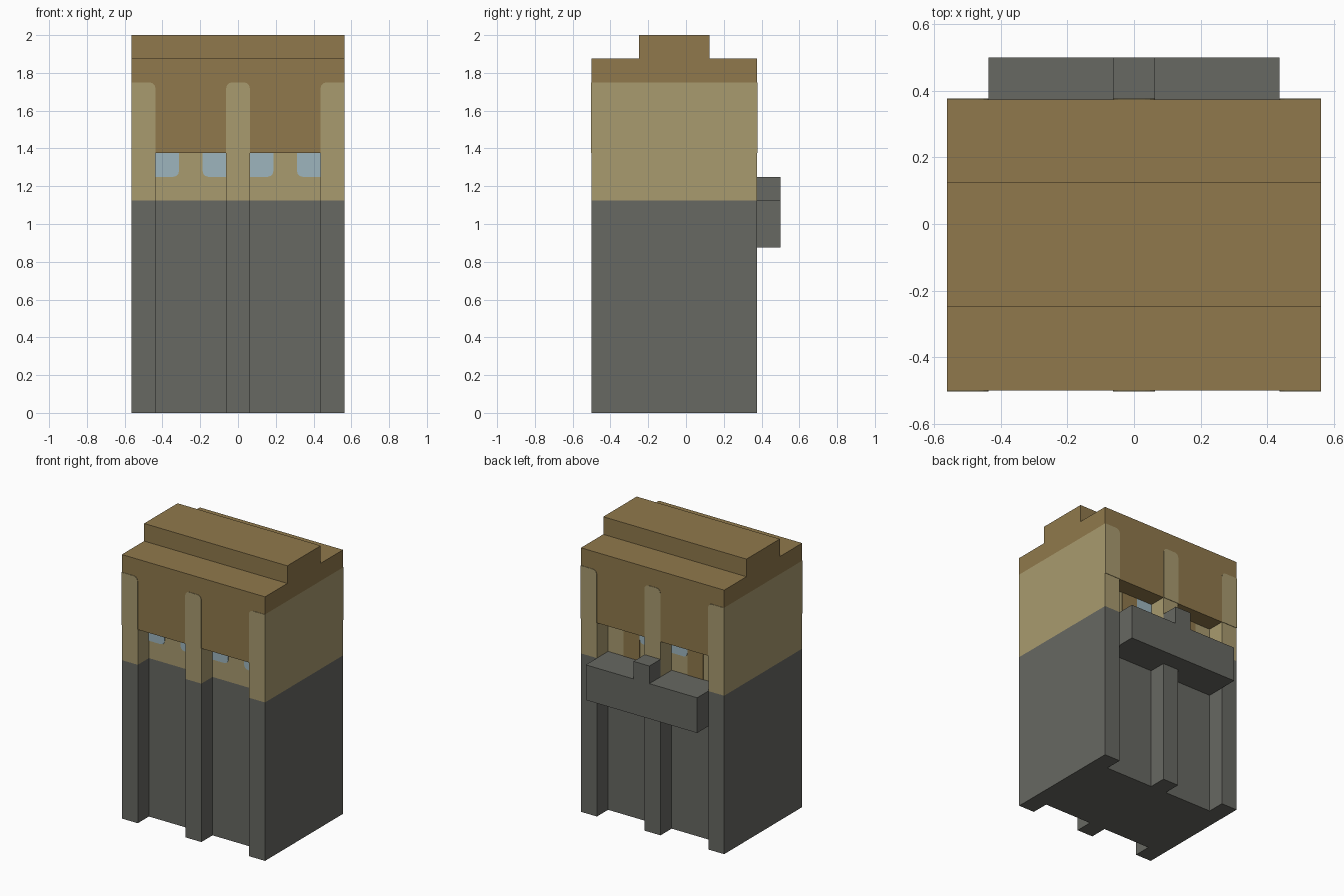
import bpy
import bmesh
import math
from mathutils import Vector

old = bpy.data.objects.get("Cube")
if old:
    bpy.data.objects.remove(old, do_unlink=True)


def material(name, hex_code):
    def linear(v):
        return v / 12.92 if v <= 0.04045 else ((v + 0.055) / 1.055) ** 2.4
    rgb = [linear(b / 255) for b in bytes.fromhex(hex_code)]
    mat = bpy.data.materials.new(name)
    mat.use_nodes = True
    mat.diffuse_color = (*rgb, 1)
    mat.node_tree.nodes["Principled BSDF"].inputs["Base Color"].default_value = (*rgb, 1)
    return mat


stone = material("grey stone", "676862")
timber = material("brown timber", "90794C")
plaster = material("tan plaster", "A99B6F")
glass = material("pale blue glass", "9DB5BE")

# Shared dimensions
W, A, B = 0.5625, 0.4375, 0.0625      # half width, outer and inner recess edges
FRONT, BACK, DEPTH = -0.5, 0.375, 0.125
STONE_TOP, LINTEL, EAVES, ROOF, RIDGE = 1.125, 1.375, 1.75, 1.875, 2.0


def prism(name, outline, axis, start, end, mats):
    """Extrude a 2D outline along x, y or z; outline keeps the other two axes in order."""
    bm = bmesh.new()

    def place(p):
        co = list(p)
        co.insert("xyz".index(axis), start)
        return bm.verts.new(co)
    face = bm.faces.new([place(p) for p in outline])
    moved = bmesh.ops.extrude_face_region(bm, geom=[face], use_keep_orig=True)["geom"]
    shift = Vector([end - start if a == axis else 0 for a in "xyz"])
    bmesh.ops.translate(bm, vec=shift, verts=[g for g in moved if isinstance(g, bmesh.types.BMVert)])
    bmesh.ops.recalc_face_normals(bm, faces=bm.faces)
    mesh = bpy.data.meshes.new(name)
    bm.to_mesh(mesh)
    bm.free()
    for mat in mats:
        mesh.materials.append(mat)
    obj = bpy.data.objects.new(name, mesh)
    bpy.context.collection.objects.link(obj)
    return obj


def rect(a0, a1, b0, b1):
    return [(a0, b0), (a1, b0), (a1, b1), (a0, b1)]


def rounded(x0, x1, z0, z1, corners, r=0.03):
    """Rectangle with the listed corners rounded (0 = low left, then anticlockwise)."""
    pts = []
    for i, (x, z) in enumerate(rect(x0, x1, z0, z1)):
        if i not in corners:
            pts.append((x, z))
            continue
        cx = x + (r if x == x0 else -r)
        cz = z + (r if z == z0 else -r)
        for k in range(4):
            t = math.radians(180 + 90 * i + 30 * k)
            pts.append((cx + r * math.cos(t), cz + r * math.sin(t)))
    return pts


def plate(name, outline, wall, side, mat):
    """Thin painted panel lying on a front (-1) or back (+1) wall."""
    prism(name, outline, "y", wall - side * 0.002, wall + side * 0.003, [mat])


# Notched footprint with two recesses on the front and two on the back
def pillar_row(outer, inner):
    return [(-W, outer), (-A, outer), (-A, inner), (-B, inner), (-B, outer),
            (B, outer), (B, inner), (A, inner), (A, outer), (W, outer)]


footprint = pillar_row(FRONT, FRONT + DEPTH) + pillar_row(BACK, BACK - DEPTH)[::-1]
prism("stone_base", footprint, "z", 0, STONE_TOP, [stone])
prism("window_storey", footprint, "z", STONE_TOP, LINTEL, [plaster])

# Upper wall: plaster on the two ends, timber elsewhere
upper = prism("upper_wall", rect(-W, W, FRONT, BACK), "z", LINTEL, EAVES, [timber, plaster])
for poly in upper.data.polygons:
    poly.material_index = 1 if abs(poly.normal.x) > 0.5 else 0

# Stepped roof
prism("roof", [(FRONT, EAVES), (BACK, EAVES), (BACK, ROOF), (0.125, ROOF), (0.125, RIDGE),
               (-0.25, RIDGE), (-0.25, ROOF), (FRONT, ROOF)], "x", -W, W, [timber])

# Plaster pillar heads with rounded tops, front and back
for label, wall, side in (("front", FRONT, -1), ("back", BACK, 1)):
    for part, x0, x1, corners in (("right", -W, -A, [2]), ("middle", -B, B, [2, 3]),
                                  ("left", A, W, [3])):
        plate(f"{label}_{part}_pillar_head", rounded(x0, x1, LINTEL, EAVES, corners),
              wall, side, plaster)

# Windows and doors inside the recesses, mirrored left and right
SILL, INNER, OUTER = 1.25, 0.1875, 0.3125
for label, s in (("right", -1), ("left", 1)):
    inner_x, outer_x = sorted((s * B, s * INNER)), sorted((s * OUTER, s * A))
    inner_corner, outer_corner = ([1], [0]) if s > 0 else ([0], [1])
    inner_pane = rounded(*inner_x, SILL, LINTEL, inner_corner)
    outer_pane = rounded(*outer_x, SILL, LINTEL, outer_corner)
    plate(f"front_{label}_inner_window", inner_pane, FRONT + DEPTH, -1, glass)
    plate(f"front_{label}_outer_window", outer_pane, FRONT + DEPTH, -1, glass)
    plate(f"back_{label}_window", inner_pane, BACK - DEPTH, 1, glass)
    door_x = sorted((s * INNER, s * OUTER))
    plate(f"back_{label}_door", rect(*door_x, STONE_TOP, LINTEL), BACK - DEPTH, 1, timber)

# Balcony on the back with a central post
prism("balcony", rect(-A, A, 0.875, STONE_TOP), "y", BACK - DEPTH, 0.5, [stone])
prism("balcony_post", rect(-B, B, STONE_TOP, SILL), "y", BACK, 0.5, [stone])
